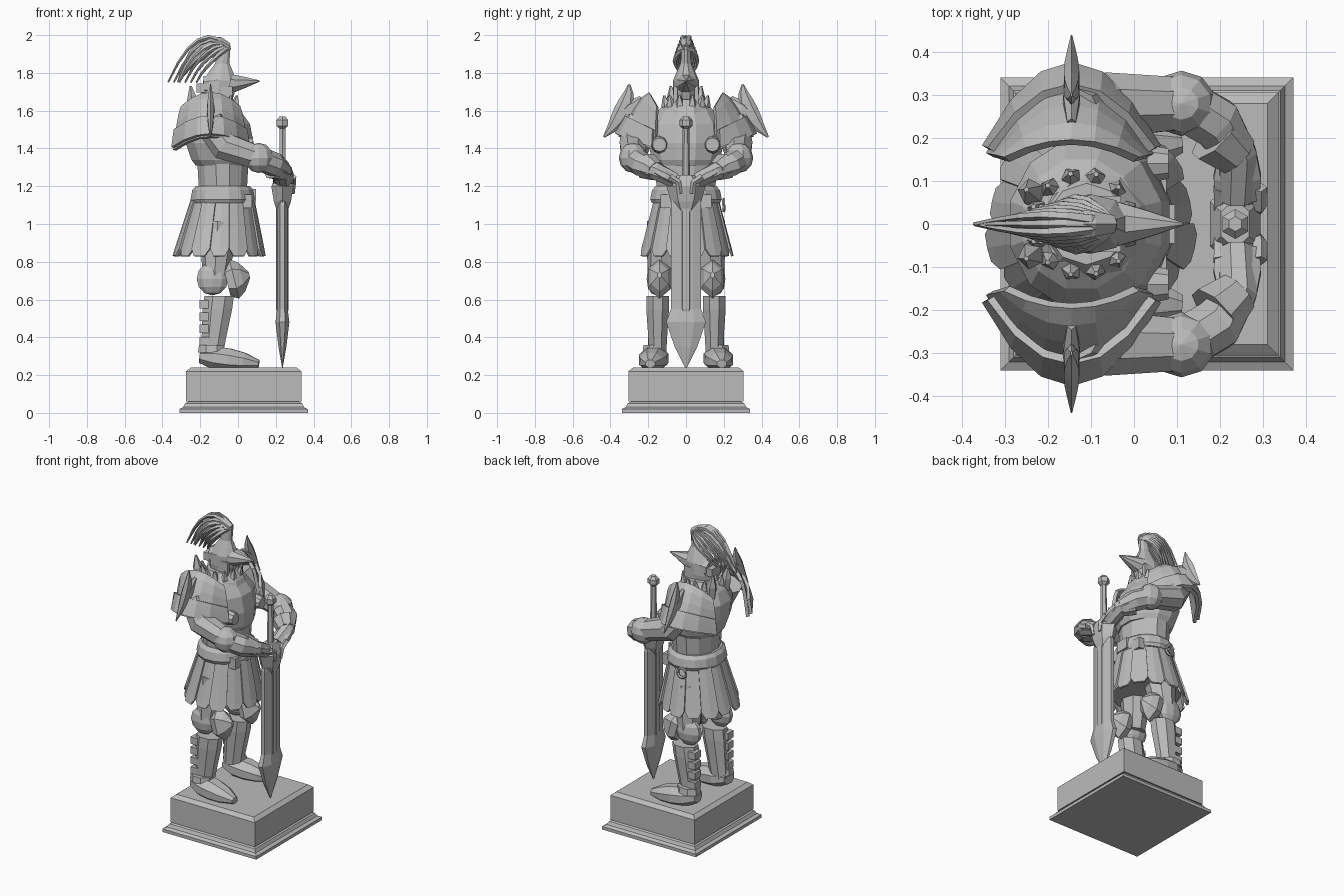
import bpy, bmesh, math
from mathutils import Vector, Matrix

cube = bpy.data.objects.get("Cube")
if cube:
    bpy.data.objects.remove(cube, do_unlink=True)

stone = bpy.data.materials.new("grey_stone")
stone.use_nodes = True
grey = (.5, .5, .5, 1)
stone.diffuse_color = grey
stone.node_tree.nodes["Principled BSDF"].inputs["Base Color"].default_value = grey


def finish(name, bm, pair=False, thickness=None):
    """Turn a bmesh into an object, optionally thickened and paired across y."""
    bmesh.ops.recalc_face_normals(bm, faces=bm.faces)
    mesh = bpy.data.meshes.new(name)
    bm.to_mesh(mesh)
    bm.free()
    mesh.materials.append(stone)
    obj = bpy.data.objects.new(name, mesh)
    bpy.context.collection.objects.link(obj)
    if thickness:
        solid = obj.modifiers.new("thickness", "SOLIDIFY")
        solid.thickness = thickness
        solid.offset = 0
    if pair:
        mirror = obj.modifiers.new("pair", "MIRROR")
        mirror.use_axis = (False, True, False)
        mirror.use_mirror_merge = False


def skin(bm, point_rows, closed=False):
    """Bridge rows of points with quads; closed rows become a capped tube."""
    rows = [[bm.verts.new(point) for point in row] for row in point_rows]
    for low, high in zip(rows, rows[1:]):
        for k in range(len(low) if closed else len(low) - 1):
            n = (k + 1) % len(low)
            bm.faces.new((low[k], low[n], high[n], high[k]))
    if closed:
        bm.faces.new(rows[0])
        bm.faces.new(rows[-1])


def ring(centre, across, along, sides):
    """Polygon whose flat sides touch the given half-extents."""
    grow = 1 / math.cos(math.pi / sides)
    angles = [math.tau * (k + .5) / sides for k in range(sides)]
    return [centre + grow * (across * math.cos(a) + along * math.sin(a)) for a in angles]


def column(name, x, y, profile, ratio=1, lean=0, sides=8, pair=False):
    """Upright part from (height, half-width in y); ratio gives the depth in x."""
    bottom, top = profile[0][0], profile[-1][0]
    rows = []
    for z, width in profile:
        centre = Vector((x + lean * (z - bottom) / (top - bottom), y, z))
        rows.append(ring(centre, Vector((width * ratio, 0, 0)), Vector((0, width, 0)), sides))
    bm = bmesh.new()
    skin(bm, rows, closed=True)
    finish(name, bm, pair)


def add_limb(bm, path, radii, sides=8, squash=1):
    """Tube square to its path; a two-point path is divided evenly."""
    last = len(radii) - 1
    if len(path) == 2:
        path = [path[0].lerp(path[1], i / last) for i in range(last + 1)]
    rows = []
    for i, radius in enumerate(radii):
        heading = (path[min(i + 1, last)] - path[max(i - 1, 0)]).normalized()
        across = heading.cross(Vector((0, 0, 1))).normalized()
        rows.append(ring(path[i], across * radius, across.cross(heading) * radius * squash, sides))
    skin(bm, rows, closed=True)


def limb(name, path, radii, sides=8, squash=1, pair=True):
    bm = bmesh.new()
    add_limb(bm, path, radii, sides, squash)
    finish(name, bm, pair)


def ball(name, centre, radius, flatten):
    bm = bmesh.new()
    bmesh.ops.create_uvsphere(bm, u_segments=10, v_segments=6, radius=radius,
                              matrix=Matrix.Translation(centre) @ Matrix.Diagonal((1, flatten, 1, 1)))
    finish(name, bm, pair=True)


def blocks(name, places, size, pair=False):
    bm = bmesh.new()
    for place in places:
        bmesh.ops.create_cube(bm, size=1, matrix=Matrix.Translation(place) @ Matrix.Diagonal((*size, 1)))
    finish(name, bm, pair)


# Joints of one side of the figure
body_x, leg_y, sword_x = -.08, .15, .235
hip = Vector((-.1, .1, 1))
knee = Vector((-.12, .14, .7))
ankle = Vector((-.14, .17, .3))
heel, toe = Vector((-.2, .16, .3)), Vector((.11, .19, .26))
shoulder = Vector((-.145, .24, 1.54))
elbow = Vector((.11, .28, 1.35))
wrist = Vector((.24, .16, 1.28))
hand = Vector((.24, .06, 1.23))

# Plinth: stepped foot, recess and chamfered block
column("plinth_foot", .03, 0, [(0, .34), (.02, .34), (.03, .32), (.05, .31), (.06, .29)], sides=4)
column("plinth_block", .03, 0, [(.06, .305), (.22, .305), (.24, .28)], sides=4)

# Legs, boots and knee armour
limb("thighs", [hip, knee], [.1, .08, .06])
column("greaves", ankle.x, leg_y, [(.3, .045), (.4, .05), (.55, .06), (.62, .06)],
       ratio=1.3, lean=.04, pair=True)
column("boot_cuffs", ankle.x, ankle.y, [(.32, .06), (.36, .055)], ratio=1.2, pair=True)
limb("boots", [heel, toe], [.045, .075, .075, .06, .025], squash=.8)
blocks("calf_straps", [(-.18, ankle.y, .38 + step * .065) for step in range(4)], (.05, .06, .045), pair=True)
ball("knee_discs", knee + Vector((-.015, .02, .01)), .088, .55)
limb("knee_caps", [knee + Vector((.06, 0, 0)), knee + Vector((.18, 0, .03))], [.05, .062, .045, .01],
     sides=6, squash=1.5)

# Skirt: closed core with overlapping pointed strips
column("skirt_core", -.1, 0, [(.88, .21), (1.14, .16)], ratio=.92, lean=.02, sides=16)
bm = bmesh.new()
strips = 14
for i in range(strips):
    middle = math.tau * (i + .5) / strips
    lift = 1 + .05 * (i % 2)
    rows = []
    for t in (0, .5, .88, 1):
        reach = lift * (.15 + .08 * t)
        spread = .13 if t == 1 else .23
        angles = [middle + spread * side for side in (-1, 0, 1)]
        rows.append([(body_x - .02 * t + reach * math.cos(a), (reach + .005) * math.sin(a), 1.15 - .32 * t)
                     for a in angles])
    skin(bm, rows)
finish("skirt_strips", bm, thickness=.012)

# Belt, buckle, pouches and hanging ring
column("belt", body_x, 0, [(1.11, .18), (1.13, .19), (1.18, .18), (1.2, .16)], ratio=.9, sides=16)
blocks("belt_buckle", [(.08, 0, 1.15)], (.03, .09, .07))
blocks("belt_pouches", [(.05, .1, 1.12)], (.05, .07, .07), pair=True)
bm = bmesh.new()
turns = [math.tau * k / 12 for k in range(13)]
add_limb(bm, [Vector((-.11 + .03 * math.cos(a), .2, 1.1 + .03 * math.sin(a))) for a in turns],
         [.007 for a in turns], sides=5)
finish("belt_ring", bm)

# Torso: abdomen, breastplate, gorget and collar spikes
column("abdomen", body_x, 0, [(1.18, .155), (1.4, .17)], ratio=.82, sides=12)
column("breastplate", body_x, 0, [(1.31, .16), (1.34, .18), (1.43, .2), (1.53, .195), (1.6, .15), (1.65, .09)],
       ratio=.9, lean=-.05, sides=12)
column("gorget", -.11, 0, [(1.57, .14), (1.61, .125), (1.66, .09)], sides=10)
limb("chest_discs", [Vector((.03, .14, 1.42)), Vector((.08, .14, 1.42))], [.045, .035], sides=10)
bm = bmesh.new()
for i in range(6):
    a = .3 + .5 * i
    outward = Vector((math.cos(a), math.sin(a), 0))
    base = Vector((-.12, 0, 1.58)) + outward * .1
    add_limb(bm, [base, base + outward * .02 + Vector((0, 0, .1))], [.025, .02, .005], sides=5)
finish("collar_spikes", bm, pair=True)
fin = Vector((-.23, .07, 1.58))
limb("back_fins", [fin, fin + Vector((-.02, .01, .15))], [.025, .025, .005], sides=5)


# Pauldrons: arched shells with a raised lower band
def shell(name, start, swell):
    rows = []
    for step in range(5):
        v = start + (1 - start) * step / 4
        y = (.19 + .16 * v) * swell
        z = 1.69 - .23 * v ** 1.5 + (swell - 1) * .3
        width = (.15 + .04 * v) * swell
        columns = [k / 3 for k in range(-3, 4)]
        rows.append([(shoulder.x + width * u, y - (.04 + .15 * v) * u * u, z - .07 * u * u) for u in columns])
    bm = bmesh.new()
    skin(bm, rows)
    finish(name, bm, pair=True, thickness=.02)


shell("pauldrons", 0, 1)
shell("pauldron_bands", .7, 1.05)

# Shoulder horns: flattened crescents with a root spur
steps = [k / 6 for k in range(7)]
limb("shoulder_horns", [Vector((shoulder.x, .3 + .135 * t * t, 1.74 - .28 * t)) for t in steps],
     [.002 + .016 * math.sin(math.pi * t) for t in steps], sides=6, squash=2.3)
limb("horn_roots", [Vector((shoulder.x, .23, 1.66)), Vector((shoulder.x, .35, 1.56))],
     [.01, .02, .015], sides=6, squash=2)

# Arms, elbow guards and gauntlets
limb("upper_arms", [shoulder, Vector((-.07, .275, 1.41)), elbow], [.08, .075, .06])
ball("elbow_guards", elbow, .08, .95)
limb("forearms", [elbow, elbow.lerp(wrist, .5) + Vector((.015, .015, 0)), wrist, hand], [.06, .06, .045, .04])
limb("gauntlet_cuffs", [elbow.lerp(wrist, .6), wrist], [.068, .05])
limb("hands", [wrist, hand], [.045, .055, .05], squash=.6)
bm = bmesh.new()
for i in range(4):
    knuckle = Vector((.2 + .03 * i, .085, 1.25))
    bend = knuckle + Vector((0, -.045, -.03))
    add_limb(bm, [knuckle, bend, bend + Vector((0, -.01, -.06))], [.015, .014, .008], sides=5)
finish("fingers", bm, pair=True)

# Sword: flared blade, guard, grip and pommel
column("blade", sword_x, 0, [(.24, .005), (.35, .06), (.48, .105), (.55, .08), (1.1, .08), (1.2, .06)], ratio=.35)
column("fuller", sword_x, 0, [(.5, .02), (.55, .03), (1.1, .03)], ratio=1.1, sides=6)
column("sword_guard", sword_x, 0, [(1.04, .03), (1.12, .07), (1.2, .09), (1.26, .05)], ratio=.65, sides=6)
column("grip", sword_x, 0, [(1.25, .018), (1.52, .015)], sides=6)
column("pommel", sword_x, 0, [(1.5, .01), (1.52, .03), (1.55, .03), (1.57, .015)], sides=6)

# Helmet with beaked visor, neck guard and cheek guards
column("helmet", -.12, 0, [(1.6, .05), (1.69, .065), (1.76, .065), (1.81, .045), (1.85, .028), (1.94, .022)],
       ratio=1.35, lean=.05, sides=10)
limb("visor", [Vector((-.18, 0, 1.73)), Vector((.115, 0, 1.757))], [.05, .065, .05, .028, .003], pair=False)
blocks("neck_guard", [(-.18, 0, 1.72)], (.08, .09, .05))
blocks("cheek_guards", [(-.07, .055, 1.68)], (.08, .02, .1), pair=True)


# Plume: swept body with trailing strands that sag inward
def sweep(reach, y, sag):
    return [Vector((-.05 - reach * t, y * math.sin(math.pi * t),
                    1.93 + .35 * t - .53 * t * t - sag * math.sin(math.pi * t))) for t in steps]


limb("plume_body", sweep(.27, 0, .05), [.02 + .025 * math.sin(math.pi * t) - .018 * t for t in steps],
     sides=6, squash=1.2, pair=False)
bm = bmesh.new()
for i in range(6):
    for side in (-1, 0, 1):
        add_limb(bm, sweep(.32 - .03 * i, side * (.02 + .008 * i), .022 * i),
                 [.014 - .01 * t for t in steps], sides=5)
finish("plume_strands", bm)
